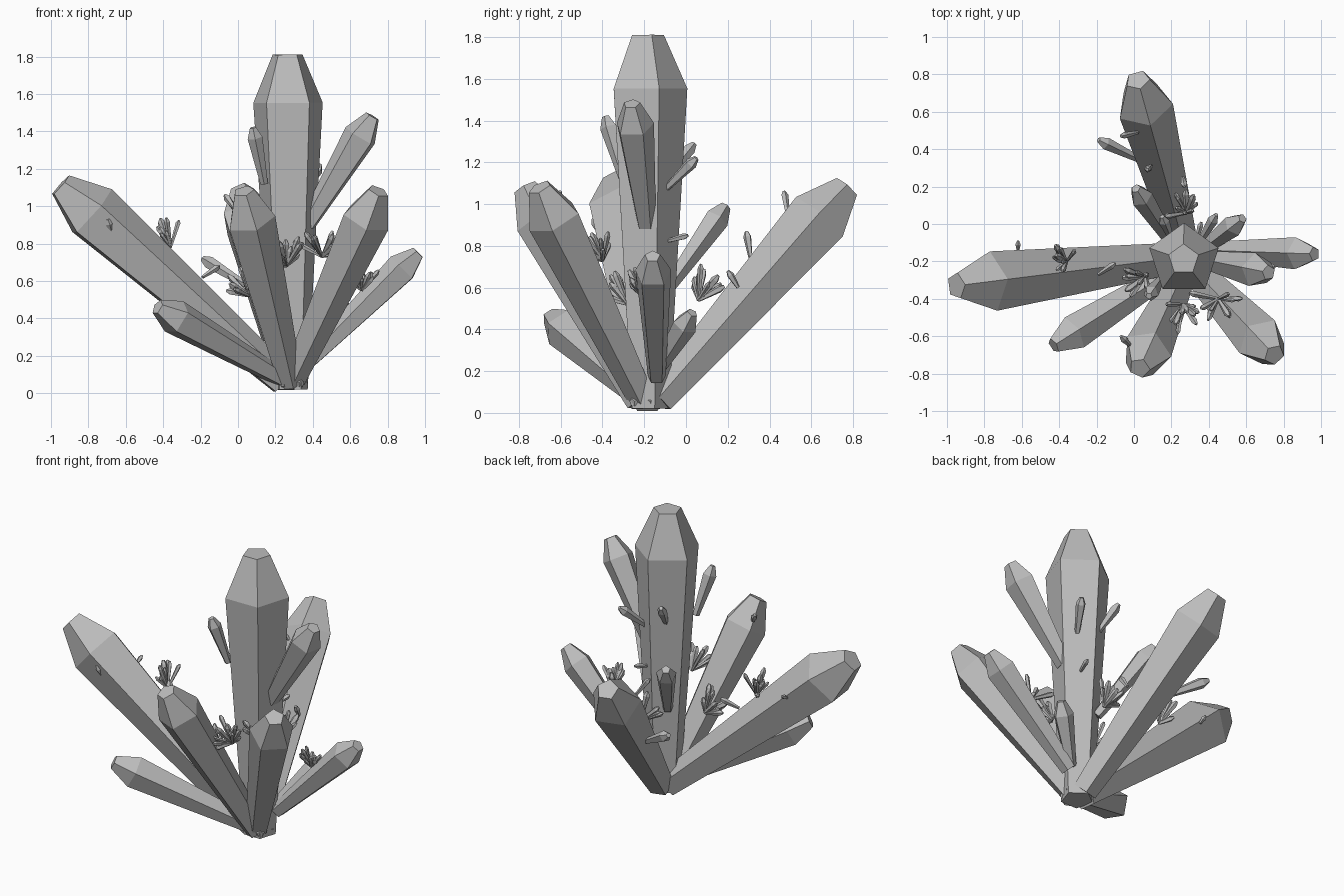
import bpy, bmesh, math, random
from mathutils import Vector

random.seed(4)
cube = bpy.data.objects.get("Cube")
if cube:
    bpy.data.objects.remove(cube, do_unlink=True)

stone = bpy.data.materials.new("grey_crystal")
stone.use_nodes = True
GREY = (0.5, 0.5, 0.5, 1)
stone.diffuse_color = GREY
stone.node_tree.nodes["Principled BSDF"].inputs["Base Color"].default_value = GREY


def add_crystal(bm, base, tip, radius, foot=0.5, roll=0.0):
    """Five-sided prism, widening to a shoulder, then tapering to a small flat tip."""
    base, tip = Vector(base), Vector(tip)
    axis = tip - base
    length = axis.length
    axis.normalize()
    ref = Vector((0, 1, 0)) if axis.z > 0.98 else Vector((0, 0, 1))
    u = (ref - axis * ref.dot(axis)).normalized()
    v = axis.cross(u)
    shoulder = max(length - 1.32 * radius, 0.6 * length)
    rings = []
    for dist, r in ((0, foot * radius), (shoulder, radius), (length, 0.43 * radius)):
        ring = []
        for i in range(5):
            a = roll + i * math.tau / 5
            ring.append(bm.verts.new(base + axis * dist + (u * math.cos(a) + v * math.sin(a)) * r))
        rings.append(ring)
    for low, high in zip(rings, rings[1:]):
        for i in range(5):
            j = (i + 1) % 5
            bm.faces.new((low[i], low[j], high[j], high[i]))
    bm.faces.new(rings[0][::-1])
    bm.faces.new(rings[-1])


def finish(name, bm):
    mesh = bpy.data.meshes.new(name)
    bm.to_mesh(mesh)
    bm.free()
    mesh.materials.append(stone)
    obj = bpy.data.objects.new(name, mesh)
    bpy.context.collection.objects.link(obj)


def crystal(name, *args, **kwargs):
    bm = bmesh.new()
    add_crystal(bm, *args, **kwargs)
    finish(name, bm)


# Large crystals growing from the common root
crystal("main_crystal", (0.28, -0.18, 0.02), (0.265, -0.19, 1.81), 0.195)
crystal("right_crystal", (0.24, -0.18, 0.06), (-0.95, -0.33, 1.11), 0.168)
crystal("back_crystal", (0.27, -0.13, 0.06), (0.02, 0.77, 1.08), 0.155)
crystal("front_crystal", (0.28, -0.22, 0.05), (0.03, -0.77, 1.08), 0.135)
crystal("front_left_crystal", (0.28, -0.2, 0.05), (0.75, -0.7, 1.08), 0.135)
crystal("front_right_crystal", (0.25, -0.22, 0.07), (-0.43, -0.65, 0.46), 0.1)
crystal("left_crystal", (0.38, -0.14, 0.17), (0.965, -0.16, 0.75), 0.09)
crystal("upper_left_crystal", (0.37, -0.19, 0.9), (0.72, -0.26, 1.48), 0.095)

# Medium crystals on the sides of the large ones
crystal("back_right_shoot", (0.2, -0.1, 0.58), (0.01, 0.19, 0.99), 0.062)
crystal("back_left_shoot", (0.36, -0.14, 0.2), (0.58, 0.03, 0.48), 0.062)
crystal("upper_right_shoot", (0.14, -0.3, 1.12), (0.08, -0.385, 1.42), 0.042)
crystal("upper_back_shoot", (0.2, -0.08, 1.14), (0.15, 0.04, 1.29), 0.03)
crystal("upper_back_left_shoot", (0.35, -0.1, 1.07), (0.44, 0.05, 1.22), 0.03)
crystal("back_side_shoot", (0.04, 0.34, 0.58), (-0.19, 0.45, 0.72), 0.035)

# Small stray crystals
strays = [
    ((-0.67, -0.4, 0.84), (-0.695, -0.445, 0.93), 0.02),
    ((-0.19, -0.27, 0.62), (-0.1, -0.21, 0.68), 0.018),
    ((0.02, 0.49, 0.93), (-0.07, 0.47, 1.06), 0.018),
    ((0.09, 0.31, 0.74), (0.07, 0.29, 0.87), 0.02),
    ((0.26, 0.25, 0.6), (0.27, 0.2, 0.68), 0.018),
    ((0.33, -0.1, 0.82), (0.36, 0.01, 0.85), 0.016),
    ((-0.02, -0.65, 0.99), (-0.07, -0.6, 1.06), 0.02),
    ((-0.62, -0.14, 0.85), (-0.62, -0.09, 0.88), 0.015),
]
bm = bmesh.new()
for stray in strays:
    add_crystal(bm, *stray)
finish("stray_crystals", bm)

# Sprays of tiny needles: root, main direction
sprays = {
    "right_spray": ((-0.36, -0.2, 0.78), (-0.2, 0.1, 1)),
    "back_spray": ((0.28, 0.06, 0.54), (0.2, 0.6, 0.8)),
    "front_spray": ((0.26, -0.43, 0.68), (0.2, -0.6, 0.7)),
    "front_left_spray": ((0.45, -0.4, 0.73), (0.1, -0.5, 0.9)),
    "left_spray": ((0.66, -0.2, 0.55), (0.2, -0.5, 0.8)),
    "inner_spray": ((0.06, -0.28, 0.52), (-0.5, -0.2, 0.7)),
}
for name, (root, heading) in sprays.items():
    bm = bmesh.new()
    heading = Vector(heading).normalized()
    for i in range(11):
        spread = Vector([random.uniform(-1, 1) for _ in range(3)])
        way = (heading + 0.75 * spread).normalized()
        add_crystal(bm, root, Vector(root) + way * random.uniform(0.09, 0.18),
                    random.uniform(0.012, 0.02), roll=i)
    finish(name, bm)

# Stubby chips around the root
bm = bmesh.new()
for i in range(5):
    a = i * math.tau / 5 + 0.4
    out = Vector((math.cos(a), math.sin(a), 0))
    add_crystal(bm, Vector((0.28, -0.19, 0.07)), Vector((0.28, -0.19, 0.05)) + out * 0.09, 0.045, foot=0.8)
finish("root_chips", bm)
